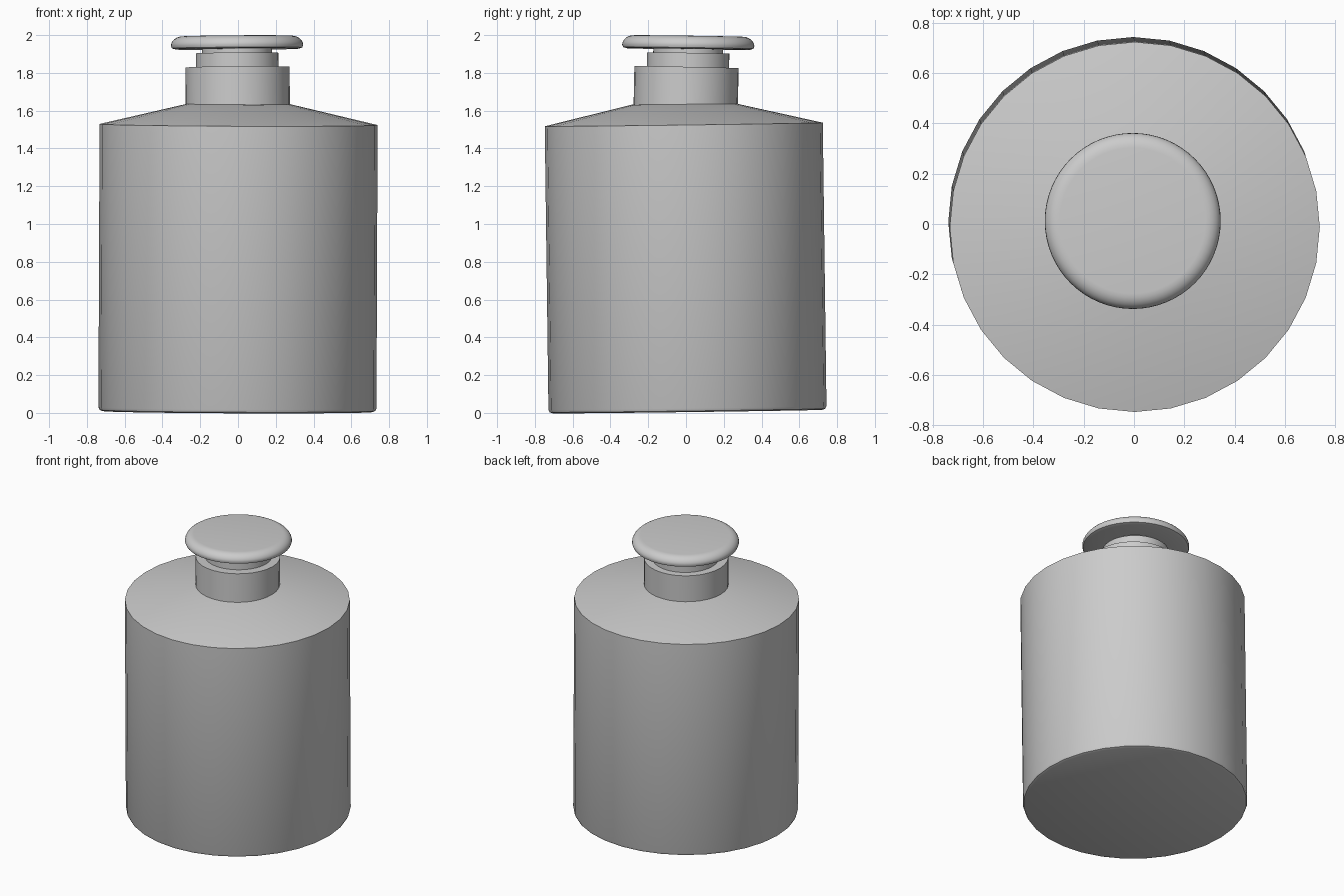
import bpy, bmesh, math

old = bpy.data.objects.get("Cube")
if old:
    bpy.data.objects.remove(old, do_unlink=True)

GREY = (0.6, 0.6, 0.6, 1.0)
grey = bpy.data.materials.new("plain grey")
grey.use_nodes = True
grey.diffuse_color = GREY
grey.node_tree.nodes["Principled BSDF"].inputs["Base Color"].default_value = GREY


def lathe(name, profile, sides, origin, tilt):
    """Closed turned solid from (radius, height) points, slightly tilted about its origin."""
    bm = bmesh.new()
    rings = []
    for r, z in profile:
        angles = [2 * math.pi * i / sides for i in range(sides)]
        rings.append([bm.verts.new((r * math.cos(a), r * math.sin(a), z)) for a in angles])
    for low, high in zip(rings, rings[1:]):
        for i in range(sides):
            j = (i + 1) % sides
            bm.faces.new((low[i], low[j], high[j], high[i]))
    bm.faces.new(rings[0][::-1])
    bm.faces.new(rings[-1])
    mesh = bpy.data.meshes.new(name)
    bm.to_mesh(mesh)
    bm.free()
    mesh.materials.append(grey)
    obj = bpy.data.objects.new(name, mesh)
    bpy.context.collection.objects.link(obj)
    obj.location = origin
    obj.rotation_euler = (tilt[0], tilt[1], 0)
    bpy.ops.object.select_all(action='DESELECT')
    obj.select_set(True)
    bpy.context.view_layer.objects.active = obj
    bpy.ops.object.shade_smooth_by_angle(angle=math.radians(32))
    return obj


# Cylindrical body with a softened foot and a conical shoulder
lathe("bottle_body",
      [(0.715, 0), (0.73, 0.006), (0.736, 0.02), (0.736, 1.52), (0.275, 1.628)],
      32, (-0.003, 0.008, 0.007), (0.013, 0.004))

# Neck
lathe("bottle_neck", [(0.276, 0), (0.276, 0.23)],
      32, (-0.001, -0.002, 1.6), (-0.02, -0.008))

# Stopper: plug, thin waist and rounded cap
cap_edge = [(0.29 + 0.06 * math.cos(math.radians(a)),
             0.145 + 0.05 * math.sin(math.radians(a))) for a in range(0, 91, 15)]
lathe("stopper",
      [(0.218, 0), (0.218, 0.105), (0.185, 0.105), (0.185, 0.126),
       (0.325, 0.126), (0.345, 0.132)] + cap_edge,
      64, (-0.004, 0.01, 1.8), (-0.014, -0.007))
